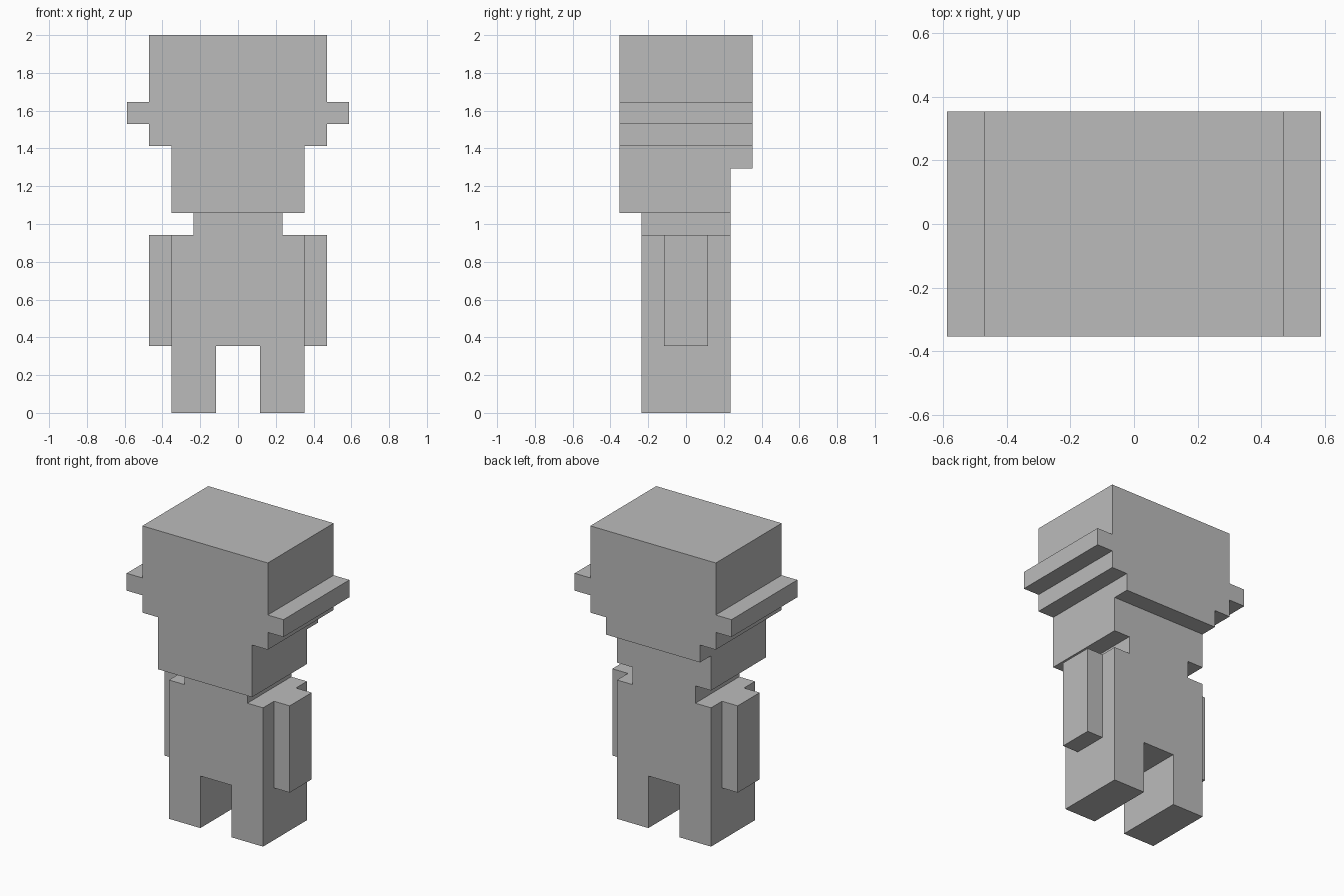
import bpy
import bmesh

cube = bpy.data.objects.get("Cube")
if cube:
    bpy.data.objects.remove(cube, do_unlink=True)

U = 2 / 17  # one block: the figure is 17 blocks tall

grey = bpy.data.materials.new("plain grey")
grey.use_nodes = True
grey.diffuse_color = (0.5, 0.5, 0.5, 1)
grey.node_tree.nodes["Principled BSDF"].inputs["Base Color"].default_value = (0.5, 0.5, 0.5, 1)


def extrude_profile(name, points, y0, y1):
    """Extrude an x-z outline, given in blocks, from y0 to y1."""
    bm = bmesh.new()
    face = bm.faces.new([bm.verts.new((x * U, y0 * U, z * U)) for x, z in points])
    new = bmesh.ops.extrude_face_region(bm, geom=[face])["geom"]
    verts = [g for g in new if isinstance(g, bmesh.types.BMVert)]
    bmesh.ops.translate(bm, verts=verts, vec=(0, (y1 - y0) * U, 0))
    bmesh.ops.recalc_face_normals(bm, faces=bm.faces)
    mesh = bpy.data.meshes.new(name)
    bm.to_mesh(mesh)
    bm.free()
    mesh.materials.append(grey)
    obj = bpy.data.objects.new(name, mesh)
    bpy.context.collection.objects.link(obj)
    return obj


def mirrored(half):
    """Complete the right-hand half of an outline across x = 0."""
    return half + [(-x, z) for x, z in reversed(half)]


def box(name, x0, x1, y0, y1, z0, z1):
    return extrude_profile(name, [(x0, z0), (x1, z0), (x1, z1), (x0, z1)], y0, y1)


# Legs, body and neck in one outline
extrude_profile("body_and_legs", mirrored(
    [(1, 3), (1, 0), (3, 0), (3, 8), (2, 8), (2, 9)]), -2, 2)

# Head with stepped jaw and side ears
head = extrude_profile("head", mirrored(
    [(3, 9), (3, 12), (4, 12), (4, 13), (5, 13), (5, 14), (4, 14), (4, 17)]), -3, 3)

# Recess under the back of the head
cutter = box("nape_cutter", -4, 4, 2, 4, 8, 11)
cutter.hide_render = True
cut = head.modifiers.new("nape", 'BOOLEAN')
cut.operation = 'DIFFERENCE'
cut.solver = 'EXACT'
cut.object = cutter
bpy.context.view_layer.objects.active = head
bpy.ops.object.modifier_apply(modifier=cut.name)
bpy.data.objects.remove(cutter, do_unlink=True)

# Arms
for side, x0 in (("left", 3), ("right", -4)):
    box(side + "_arm", x0, x0 + 1, -1, 1, 3, 8)
